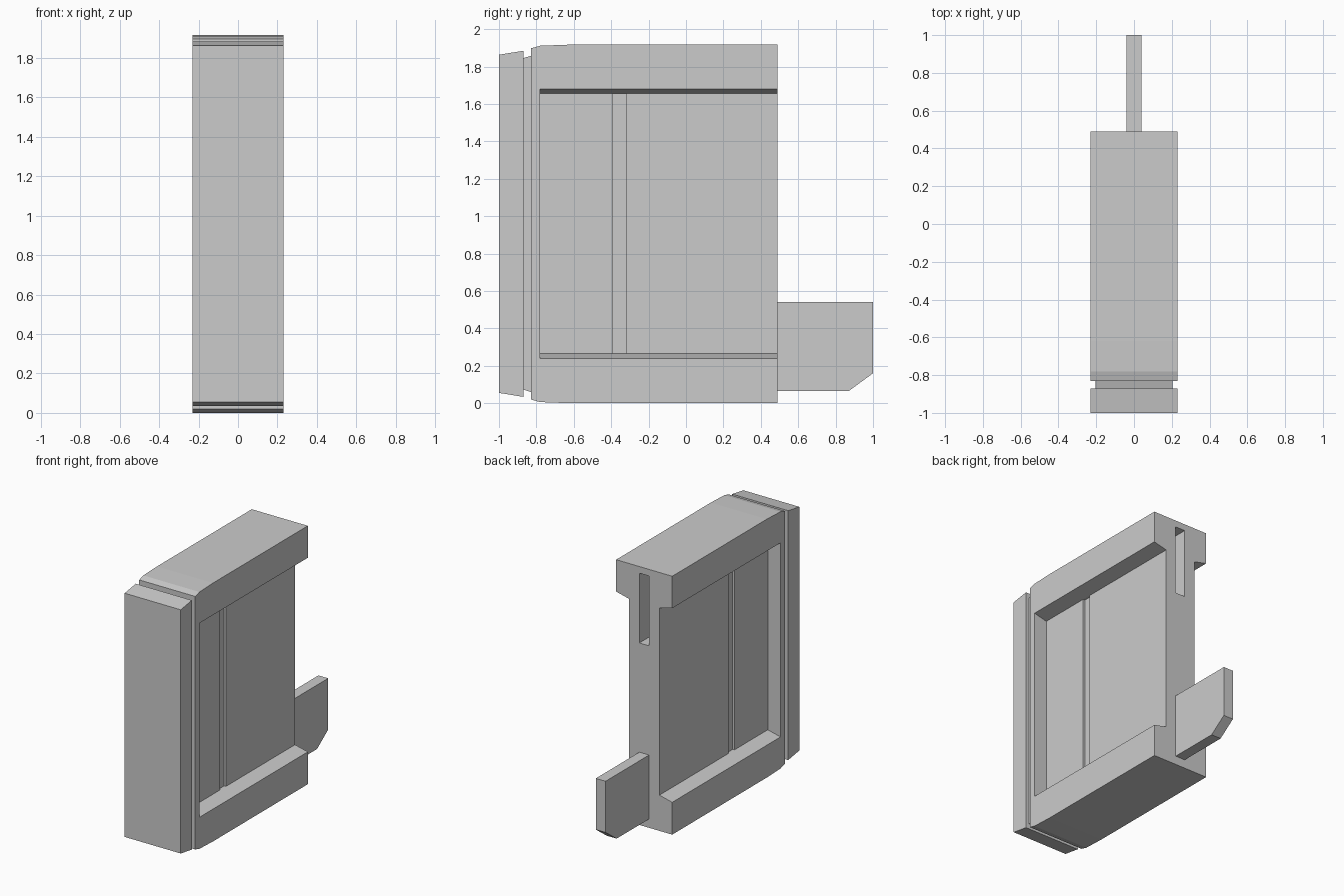
import bpy, bmesh
from mathutils import Vector

if "Cube" in bpy.data.objects:
    bpy.data.objects.remove(bpy.data.objects["Cube"])


def prism(name, profile, axis, lo, hi):
    """Extrude a 2D profile along x (profile is y,z) or along y (profile is x,z)."""
    def place(p, t):
        return Vector((t, p[0], p[1])) if axis == 'x' else Vector((p[0], t, p[1]))
    bm = bmesh.new()
    face = bm.faces.new([bm.verts.new(place(p, lo)) for p in profile])
    ext = bmesh.ops.extrude_face_region(bm, geom=[face])
    moved = [g for g in ext['geom'] if isinstance(g, bmesh.types.BMVert)]
    bmesh.ops.translate(bm, verts=moved, vec=place((0, 0), hi - lo))
    bmesh.ops.recalc_face_normals(bm, faces=bm.faces)
    mesh = bpy.data.meshes.new(name)
    bm.to_mesh(mesh)
    bm.free()
    obj = bpy.data.objects.new(name, mesh)
    bpy.context.collection.objects.link(obj)
    return obj


def rect(a0, b0, a1, b1):
    return [(a0, b0), (a1, b0), (a1, b1), (a0, b1)]


def cut(target, cutter):
    cutter.hide_render = True
    mod = target.modifiers.new("cut", 'BOOLEAN')
    mod.operation = 'DIFFERENCE'
    mod.solver = 'EXACT'
    mod.object = cutter
    bpy.context.view_layer.objects.active = target
    bpy.ops.object.modifier_apply(modifier=mod.name)
    bpy.data.objects.remove(cutter)


W = 0.23          # half width of the casing
WEB = 0.125       # half width of the recessed web
BLADE = 0.04      # half width of blade and slot
BACK = 0.49       # back face of the casing

# main casing with eased front edges
body = prism("casing", [(-0.83, 0.02), (-0.78, 0.006), (-0.62, 0), (BACK, 0),
                        (BACK, 1.917), (-0.62, 1.917), (-0.78, 1.911), (-0.83, 1.897)],
             'x', -W, W)

# side recesses with sloped sills, and a shallow vertical groove in each
for s in (-1, 1):
    outer = 2 * W - WEB
    cut(body, prism("recess_cutter", [(s * WEB, 0.265), (s * outer, 0.215),
                                      (s * outer, 1.705), (s * WEB, 1.655)],
                    'y', -0.78, BACK + 0.2))
    cut(body, prism("groove_cutter", rect(-0.39, 0.265, -0.32, 1.655),
                    'x', s * (WEB - 0.015), s * (WEB + 0.02)))

# slot in the back face that receives a matching blade
cut(body, prism("slot_cutter", rect(BACK - 0.51, 1.35, BACK + 0.2, 1.868), 'x', -BLADE, BLADE))

# narrow neck and front plate
prism("neck", [(-0.87, 0.073), (-0.83, 0.06), (-0.83, 1.857), (-0.87, 1.845)], 'x', -0.205, 0.205)
prism("front_plate", [(-1, 0.055), (-0.87, 0.034), (-0.87, 1.884), (-1, 1.863)], 'x', -W, W)

# connecting blade at the back
prism("blade", [(BACK, 0.065), (0.87, 0.065), (1, 0.16), (1, 0.54), (BACK, 0.54)],
      'x', -BLADE, BLADE)
